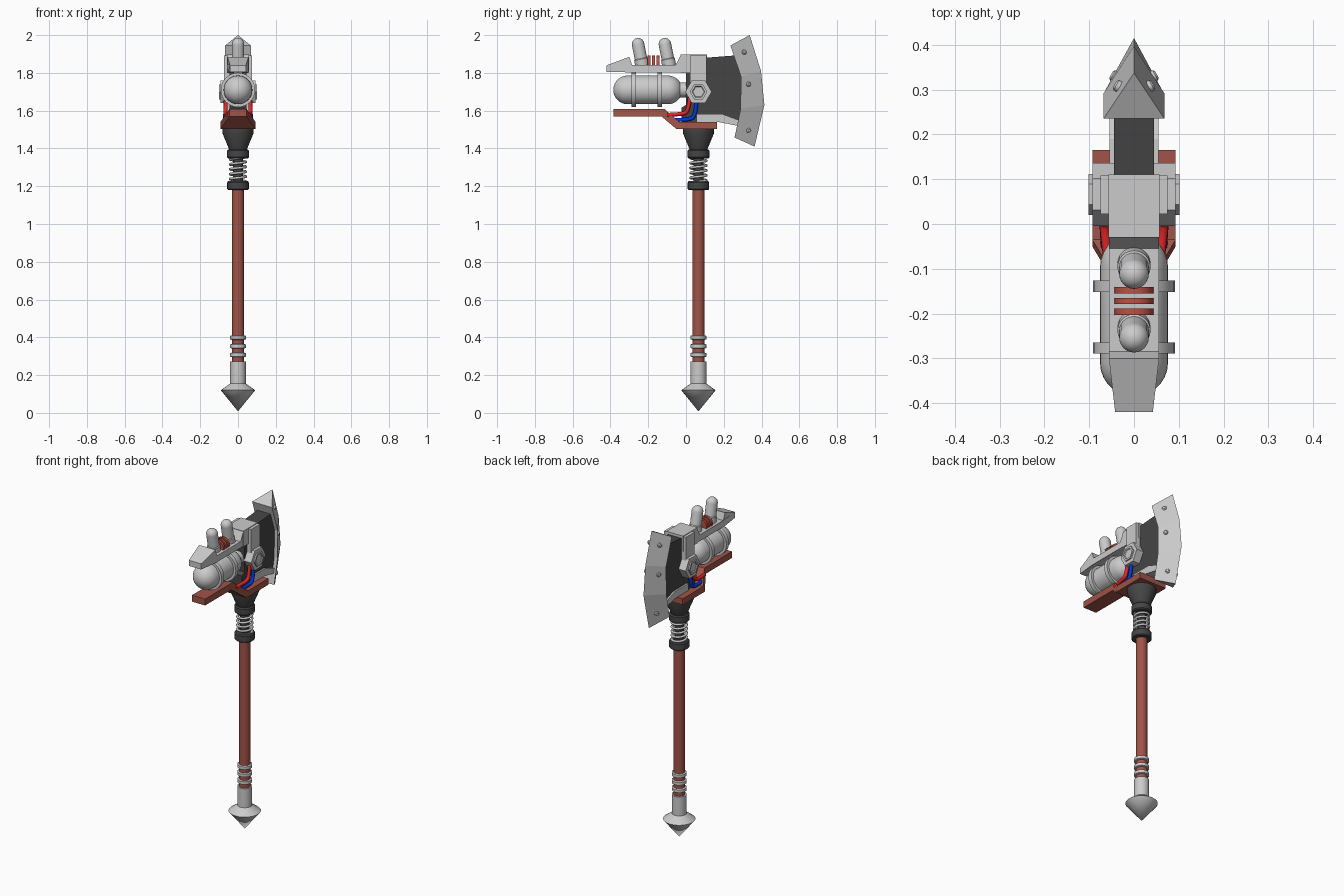
import bpy, bmesh, math
from mathutils import Vector, Matrix

if "Cube" in bpy.data.objects:
    bpy.data.objects.remove(bpy.data.objects["Cube"])


def mat(name, rgb):
    m = bpy.data.materials.new(name)
    m.diffuse_color = (*rgb, 1)
    m.use_nodes = True
    m.node_tree.nodes["Principled BSDF"].inputs["Base Color"].default_value = m.diffuse_color
    return m


SILVER = mat("silver", (0.6, 0.6, 0.6))
DARK = mat("dark_steel", (0.06, 0.06, 0.06))
RED = mat("rust_red", (0.35, 0.088, 0.065))
FIN = mat("coil_red", (0.50, 0.085, 0.06))
WIRE_R = mat("wire_red", (0.8, 0.02, 0.02))
WIRE_B = mat("wire_blue", (0.0, 0.04, 0.7))
HY = 0.066  # y of the shaft axis


def finish(name, bm, m, smooth=False):
    bmesh.ops.recalc_face_normals(bm, faces=bm.faces)
    me = bpy.data.meshes.new(name)
    bm.to_mesh(me)
    bm.free()
    me.materials.append(m)
    ob = bpy.data.objects.new(name, me)
    bpy.context.collection.objects.link(ob)
    if smooth:
        bpy.ops.object.select_all(action='DESELECT')
        ob.select_set(True)
        bpy.context.view_layer.objects.active = ob
        bpy.ops.object.shade_smooth_by_angle(angle=math.radians(35))
    return ob


def lathe(name, prof, m, origin, axis=(0, 0, 1), n=24, smooth=True, spin=0.0):
    """Revolve (radius, height) points about an axis through origin."""
    bm = bmesh.new()
    q = Vector((0, 0, 1)).rotation_difference(Vector(axis))
    rings = []
    for r, h in prof:
        rings.append([bm.verts.new(Vector(origin) + q @ Vector(
            (r * math.cos(2 * math.pi * i / n + spin), r * math.sin(2 * math.pi * i / n + spin), h)))
            for i in range(n)])
    for a, b in zip(rings, rings[1:]):
        for i in range(n):
            bm.faces.new((a[i], a[(i + 1) % n], b[(i + 1) % n], b[i]))
    bm.faces.new(rings[0])
    bm.faces.new(rings[-1])
    bmesh.ops.remove_doubles(bm, verts=bm.verts, dist=1e-5)
    return finish(name, bm, m, smooth)


def side_profile(name, pts, m):
    """Extrude (y, z, half width) outline symmetrically across x."""
    bm = bmesh.new()
    l = [bm.verts.new((-w, y, z)) for y, z, w in pts]
    r = [bm.verts.new((w, y, z)) for y, z, w in pts]
    bm.faces.new(l)
    bm.faces.new(r[::-1])
    for i in range(len(pts)):
        j = (i + 1) % len(pts)
        bm.faces.new((l[i], r[i], r[j], l[j]))
    return finish(name, bm, m)


def box(name, hw, y0, y1, z0, z1, m):
    return side_profile(name, [(y0, z0, hw), (y1, z0, hw), (y1, z1, hw), (y0, z1, hw)], m)


def tube(name, pts, r, m, kind='NURBS'):
    cu = bpy.data.curves.new(name, 'CURVE')
    cu.dimensions = '3D'
    cu.bevel_depth = r
    cu.bevel_resolution = 2
    cu.use_fill_caps = True
    s = cu.splines.new(kind)
    s.points.add(len(pts) - 1)
    for p, c in zip(s.points, pts):
        p.co = (*c, 1)
    if kind == 'NURBS':
        s.use_endpoint_u = True
        s.order_u = 3
    cu.materials.append(m)
    ob = bpy.data.objects.new(name, cu)
    bpy.context.collection.objects.link(ob)


def dome(r, h0, h1, n=7):
    """Capsule profile from h0 to h1."""
    a = [(i + 0.0) / n * math.pi / 2 for i in range(n + 1)]
    return ([(r * math.sin(t), h0 + r - r * math.cos(t)) for t in a]
            + [(r * math.cos(t), h1 - r + r * math.sin(t)) for t in a])


# --- Shaft, pommel and grip rings
base = (0, HY, 0)
lathe("shaft", [(0.032, 0.26), (0.032, 1.2)], RED, base)
lathe("pommel", [(0, 0.008), (0.091, 0.12), (0.042, 0.155), (0.042, 0.272)], SILVER, base)
for i in range(3):
    z = 0.307 + 0.046 * i
    lathe(f"grip_ring_{i}", [(0.034, z - 0.012), (0.042, z - 0.009), (0.042, z + 0.009), (0.034, z + 0.012)], SILVER, base)

# --- Spring neck
lathe("lower_collar", [(0.052, 1.18), (0.057, 1.185), (0.057, 1.22), (0.052, 1.227)], DARK, base)
lathe("neck_rod", [(0.026, 1.2), (0.026, 1.4)], DARK, base)
turns = 5
tube("spring", [(0.042 * math.cos(t * math.pi / 8), HY + 0.042 * math.sin(t * math.pi / 8),
                 1.225 + 0.13 * t / (16 * turns)) for t in range(16 * turns + 1)], 0.007, SILVER, 'POLY')
lathe("upper_collar", [(0.052, 1.348), (0.058, 1.354), (0.058, 1.388), (0.052, 1.395)], DARK, base)
lathe("funnel", [(0.045, 1.39), (0.082, 1.48), (0.082, 1.503)], DARK, base)

# --- Red stepped bracket
side_profile("bracket", [(-0.385, 1.57, 0.045), (-0.13, 1.57, 0.045), (-0.05, 1.502, 0.093),
                         (0.165, 1.502, 0.093), (0.165, 1.54, 0.093), (-0.035, 1.54, 0.093),
                         (-0.115, 1.61, 0.045), (-0.385, 1.61, 0.045)], RED)

# --- Tank with straps
tank = (0, 0, 1.71)
lathe("tank", dome(0.076, -0.385, -0.02), SILVER, tank, (0, 1, 0), 32)
lathe("tank_neck", [(0.04, -0.04), (0.04, 0.03)], SILVER, tank, (0, 1, 0))
for i, y in enumerate((-0.277, -0.139)):
    lathe(f"tank_strap_{i}", [(0.07, y - 0.0125), (0.091, y - 0.0125), (0.091, y + 0.0125), (0.07, y + 0.0125)],
          SILVER, tank, (0, 1, 0), 32)

# --- Top plate with raised nose, knobs and coil fins
side_profile("top_plate", [(-0.42, 1.805, 0.042), (-0.42, 1.84, 0.042), (-0.3, 1.885, 0.056), (-0.285, 1.842, 0.056),
                           (-0.055, 1.842, 0.056), (-0.03, 1.89, 0.056), (0.03, 1.89, 0.056),
                           (0.03, 1.803, 0.056), (-0.3, 1.803, 0.056)], SILVER)
for i, y in enumerate((-0.232, -0.09)):
    ax = Vector((0, -0.2, 1)).normalized()
    lathe(f"knob_{i}", [(0.033, -0.02)] + dome(0.033, 0, 0.144)[8:], SILVER, (0, y, 1.843), ax)
    lathe(f"knob_base_{i}", [(0.037, -0.01), (0.037, 0.03), (0.033, 0.034)], SILVER, (0, y, 1.843), ax)
for i, y in enumerate((-0.196, -0.172, -0.148)):
    lathe(f"coil_fin_{i}", [(0.043, y - 0.007), (0.043, y + 0.007)], FIN, (0, 0, 1.848), (0, 1, 0))

# --- Head block and dark core
box("head_block", 0.057, -0.03, 0.11, 1.8, 1.897, SILVER)
box("head_clamp", 0.075, 0.022, 0.108, 1.66, 1.893, SILVER)
side_profile("dark_core", [(y, z, 0.045) for y, z in
                           [(-0.025, 1.535), (0.06, 1.535), (0.2, 1.56), (0.29, 1.53), (0.31, 1.62),
                            (0.31, 1.78), (0.27, 1.893), (0.1, 1.88), (0.0, 1.8), (0.0, 1.63), (-0.025, 1.615)]], DARK)
side_profile("lower_brace", [(y, z, 0.055) for y, z in
                             [(0.055, 1.535), (0.055, 1.583), (0.19, 1.583), (0.28, 1.55),
                              (0.275, 1.52), (0.17, 1.54)]], SILVER)

# --- Axe blade: triangular sections swept along the cutting edge
edge = [(0.337, 2.0), (0.397, 1.81), (0.415, 1.63), (0.363, 1.41)]
back = [(0.235, 1.945), (0.291, 1.78), (0.289, 1.61), (0.257, 1.458)]
bm = bmesh.new()
secs = [[bm.verts.new(p) for p in ((0, *e), (0.068, *b), (-0.068, *b))] for e, b in zip(edge, back)]
for a, b in zip(secs, secs[1:]):
    for i in range(3):
        j = (i + 1) % 3
        bm.faces.new((a[i], a[j], b[j], b[i]))
bm.faces.new(secs[0])
bm.faces.new(secs[-1])
finish("axe_blade", bm, SILVER)

# --- Mirrored parts: blade rivets, hexagon bolts, wires
for s, side in ((1, "right"), (-1, "left")):
    for i, (y, z, x) in enumerate(((0.308, 1.91, 0.036), (0.33, 1.74, 0.044), (0.33, 1.495, 0.031))):
        lathe(f"rivet_{side}_{i}", [(0.013, -0.01), (0.013, 0.004), (0.008, 0.008)], SILVER,
              (s * x, y, z), (s * 0.87, 0.49, 0), 12)
    lathe(f"hex_bolt_{side}", [(0.07, 0.03), (0.07, 0.093)], SILVER,
          (0, HY, 1.7), (s, 0, 0), 6, False, math.pi / 2)
    lathe(f"hex_cap_{side}", [(0.046, 0.09), (0.046, 0.101), (0.034, 0.101), (0.030, 0.096)], SILVER,
          (0, HY, 1.7), (s, 0, 0), 6, False, math.pi / 2)
    tube(f"red_wire_{side}", [(s * 0.064, 0.022, 1.69), (s * 0.066, 0.015, 1.6), (s * 0.066, -0.02, 1.58),
                              (s * 0.055, -0.1, 1.578)], 0.011, WIRE_R)
    tube(f"blue_wire_{side}", [(s * 0.066, 0.056, 1.66), (s * 0.068, 0.052, 1.57), (s * 0.068, 0.01, 1.55),
                               (s * 0.062, -0.07, 1.552)], 0.011, WIRE_B)
